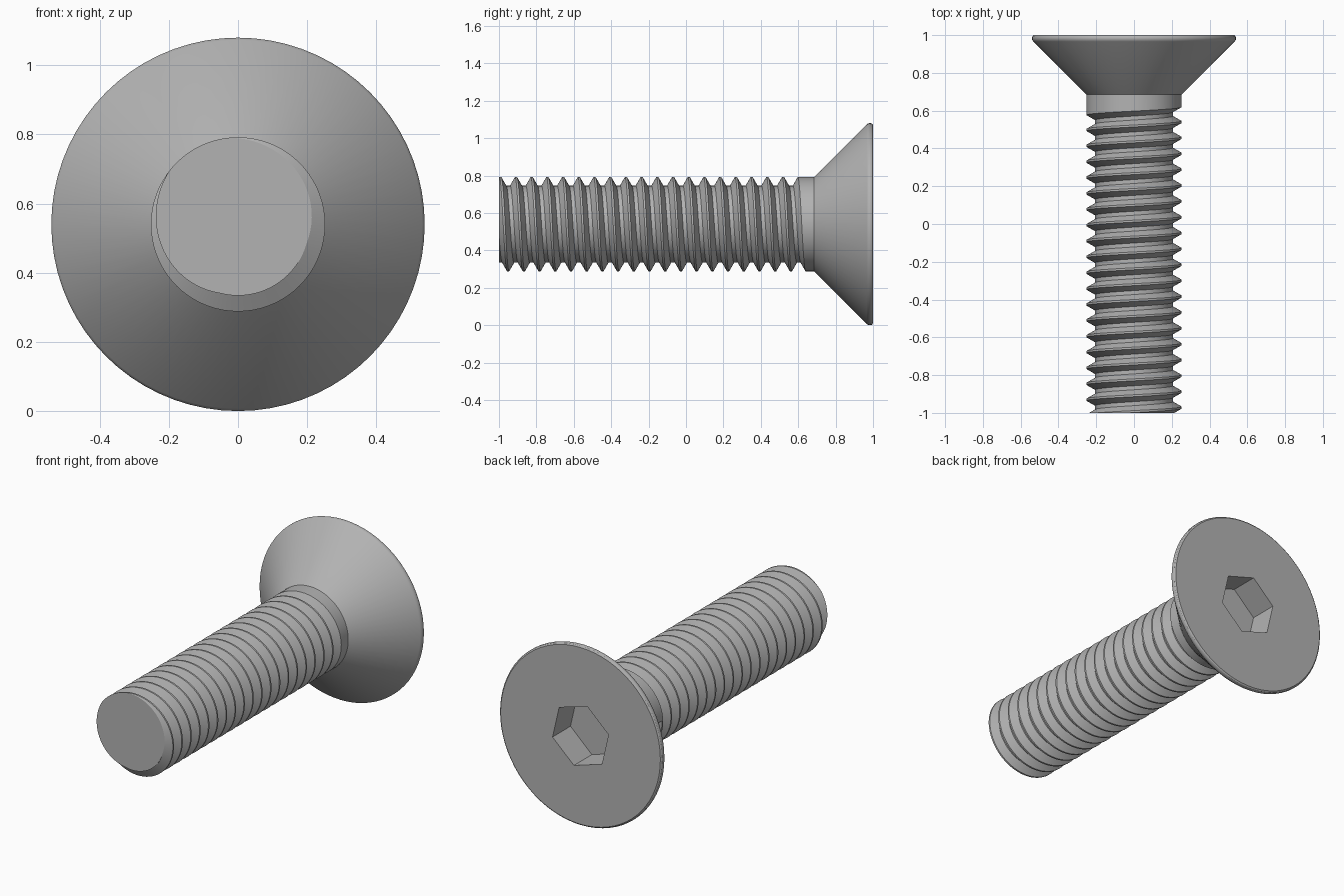
import bpy, bmesh, math
from mathutils import Vector

if "Cube" in bpy.data.objects:
    bpy.data.objects.remove(bpy.data.objects["Cube"])

AXIS_Z = 0.54          # height of the screw axis
MAJOR, MINOR = 0.252, 0.206
PITCH, CREST_Y = 0.084, -0.993
NECK_Y = 0.685
SEG = 72
TURNS, START_TURN = 21, -2.25

steel = bpy.data.materials.new("grey steel")
steel.use_nodes = True
colour = (0.45, 0.45, 0.45, 1)
steel.diffuse_color = colour
bsdf = steel.node_tree.nodes["Principled BSDF"]
bsdf.inputs["Base Color"].default_value = colour
bsdf.inputs["Roughness"].default_value = 0.5


def around(radius, turn, y):
    """Point on a circle about the screw axis, starting at the top."""
    a = math.tau * turn
    return Vector((radius * math.sin(a), y, AXIS_Z + radius * math.cos(a)))


def make_object(name, bm):
    bmesh.ops.recalc_face_normals(bm, faces=bm.faces[:])
    mesh = bpy.data.meshes.new(name)
    bm.to_mesh(mesh)
    bm.free()
    mesh.materials.append(steel)
    obj = bpy.data.objects.new(name, mesh)
    bpy.context.collection.objects.link(obj)
    return obj


def make_solid(name, profile, count, first_turn=0):
    """Closed solid from (radius, y) rings with count sides."""
    bm = bmesh.new()
    rings = [[bm.verts.new(around(r, first_turn + i / count, y)) for i in range(count)]
             for r, y in profile]
    for low, high in zip(rings, rings[1:]):
        for i in range(count):
            n = (i + 1) % count
            bm.faces.new((low[i], low[n], high[n], high[i]))
    bm.faces.new(rings[0])
    bm.faces.new(rings[-1])
    return make_object(name, bm)


def smooth(obj):
    bpy.ops.object.select_all(action="DESELECT")
    obj.select_set(True)
    bpy.context.view_layer.objects.active = obj
    bpy.ops.object.shade_smooth_by_angle(angle=math.radians(25))


# Threaded shank: one groove profile swept along a helix
groove = [(PITCH / 16, MAJOR), (PITCH * 3 / 8, MINOR),
          (PITCH * 5 / 8, MINOR), (PITCH * 15 / 16, MAJOR)]
bm = bmesh.new()
last = TURNS * SEG
rows = []
for k in range(last + 1):
    turn = START_TURN + k / SEG
    base = CREST_Y + PITCH * turn
    rows.append([bm.verts.new(around(r, turn, base + dy)) for dy, r in groove])
neck = [bm.verts.new(around(MAJOR, START_TURN + i / SEG, NECK_Y)) for i in range(SEG)]
for k in range(last):
    a, b = rows[k], rows[k + 1]
    for j in range(3):
        bm.faces.new((a[j], b[j], b[j + 1], a[j + 1]))
    # crest flat between turns, or plain neck after the last turn
    if k + SEG < last:
        bm.faces.new((a[3], b[3], rows[k + 1 + SEG][0], rows[k + SEG][0]))
    else:
        bm.faces.new((a[3], b[3], neck[(k + 1) % SEG], neck[k % SEG]))
bm.faces.new(rows[last])       # wall where the groove runs out

# Flat tip
cut = bmesh.ops.bisect_plane(bm, geom=bm.verts[:] + bm.edges[:] + bm.faces[:],
                             plane_co=(0, -1, 0), plane_no=(0, -1, 0), clear_outer=True)
rim = [e for e in cut["geom_cut"] if isinstance(e, bmesh.types.BMEdge)]
bmesh.ops.edgenet_fill(bm, edges=rim)
smooth(make_object("threaded_shank", bm))

# Countersunk head: revolved profile with a rounded rim
head = make_solid("countersunk_head",
                  [(MAJOR, NECK_Y), (0.533, 0.966), (0.538, 0.973), (0.54, 0.98),
                   (0.54, 0.988), (0.537, 0.995), (0.53, 1.0)], SEG)

# Hexagonal drive socket cut into the head
cutter = make_solid("socket_cutter", [(0.194, 0.83), (0.194, 1.1)], 6, 47 / 360)
cutter.hide_render = True
mod = head.modifiers.new("socket", "BOOLEAN")
mod.operation = "DIFFERENCE"
mod.solver = "EXACT"
mod.object = cutter
bpy.context.view_layer.objects.active = head
bpy.ops.object.modifier_apply(modifier=mod.name)
bpy.data.objects.remove(cutter)
smooth(head)
